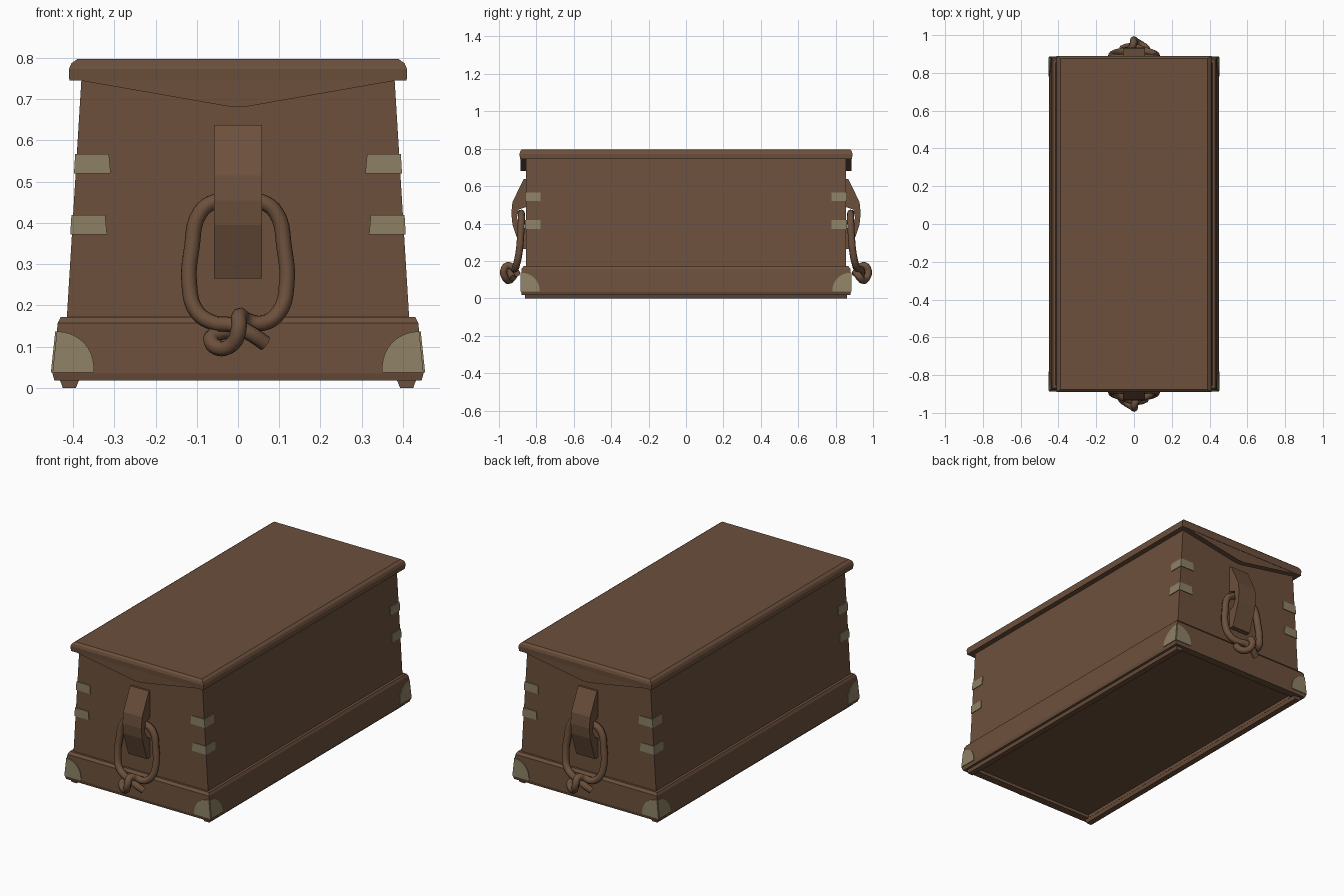
import bpy, bmesh, math
from mathutils import Vector

cube = bpy.data.objects.get("Cube")
if cube:
    bpy.data.objects.remove(cube)


def material(name, rgb):
    m = bpy.data.materials.new(name)
    m.use_nodes = True
    m.diffuse_color = (*rgb, 1)
    m.node_tree.nodes["Principled BSDF"].inputs["Base Color"].default_value = (*rgb, 1)
    return m


wood = material("brown wood", (0.15, 0.08, 0.045))
inlay = material("pale inlay", (0.27, 0.22, 0.13))


def finish(bm, name, mat, mirror=None):
    bmesh.ops.recalc_face_normals(bm, faces=bm.faces)
    me = bpy.data.meshes.new(name)
    bm.to_mesh(me)
    bm.free()
    me.materials.append(mat)
    ob = bpy.data.objects.new(name, me)
    bpy.context.collection.objects.link(ob)
    if mirror:
        mod = ob.modifiers.new("Mirror", "MIRROR")
        mod.use_axis = mirror
        mod.use_mirror_merge = False
    return ob


def bridge(bm, rings):
    """Skin a stack of equal point rings and cap both ends."""
    rings = [[bm.verts.new(p) for p in ring] for ring in rings]
    for a, b in zip(rings, rings[1:]):
        for i in range(len(a)):
            j = (i + 1) % len(a)
            bm.faces.new((a[i], a[j], b[j], b[i]))
    bm.faces.new(rings[0])
    bm.faces.new(rings[-1])


def prism(bm, points, offset):
    bridge(bm, [points, [Vector(p) + Vector(offset) for p in points]])


def loft(name, levels):
    """Box-like solid from (z, half width, half length) levels."""
    bm = bmesh.new()
    bridge(bm, [[(x, y, z), (-x, y, z), (-x, -y, z), (x, -y, z)] for z, x, y in levels])
    return finish(bm, name, wood)


# Case, skirt with recessed floor, and lid
loft("chest_body", [(0.04, 0.423, 0.856), (0.76, 0.379, 0.856)])
loft("base_skirt", [(0.172, 0.41, 0.85), (0.172, 0.43, 0.868), (0.158, 0.437, 0.879),
                    (0.035, 0.45, 0.882), (0.018, 0.445, 0.878),
                    (0.018, 0.385, 0.835), (0.035, 0.385, 0.835)])
loft("lid", [(0.745, 0.409, 0.888), (0.773, 0.41, 0.89), (0.787, 0.404, 0.886),
             (0.797, 0.39, 0.876)])

# Pointed batten under each lid end
bm = bmesh.new()
prism(bm, [(-0.38, -0.85, 0.75), (-0.38, -0.85, 0.745), (-0.02, -0.85, 0.682),
           (0.02, -0.85, 0.682), (0.38, -0.85, 0.745), (0.38, -0.85, 0.75)], (0, -0.036, 0))
finish(bm, "lid_end_batten", wood, (False, True, False))

# Runners under the long sides
bm = bmesh.new()
prism(bm, [(0.385, -0.86, 0.02), (0.393, -0.86, 0), (0.425, -0.86, 0), (0.432, -0.86, 0.02)],
      (0, 1.72, 0))
finish(bm, "bottom_runner", wood, (True, False, False))

# Pale dovetail inlays wrapping each corner of the case
THICK = 0.004


def case_x(z):
    return 0.423 - (z - 0.04) * 0.061


bm = bmesh.new()
for low in (0.372, 0.52):
    high = low + 0.047
    x0, x1 = case_x(low), case_x(high)
    prism(bm, [(x0 + THICK, -0.856, low), (x0 - 0.085, -0.856, low),
               (x1 - 0.078, -0.856, high), (x1 + THICK, -0.856, high)], (0, -THICK, 0))
    prism(bm, [(x0, -0.856, low), (x0, -0.778, low), (x1, -0.778, high), (x1, -0.856, high)],
          (THICK, 0, 0))
finish(bm, "dovetail_inlay", inlay, (True, True, False))

# Pale quarter-round guards on the skirt corners
arc = [(0.1 * math.cos(a), 0.1 * math.sin(a)) for a in [math.pi / 20 * i for i in range(11)]]


def skirt_x(z):
    return 0.45 - (z - 0.035) * 0.106


def skirt_y(z):
    return -0.882 + (z - 0.035) * 0.024


bm = bmesh.new()
shape = [(0, 0)] + arc
prism(bm, [(skirt_x(0.037 + v) - u, skirt_y(0.037 + v), 0.037 + v) for u, v in shape],
      (0, -THICK, 0))
prism(bm, [(skirt_x(0.037 + v), skirt_y(0.037 + v) + u, 0.037 + v) for u, v in shape],
      (THICK, 0, 0))
finish(bm, "corner_guard", inlay, (True, True, False))

# Handle cleats with a hole for the rope, as (depth, height) outline
outline = [(0.85, 0.637), (0.868, 0.637), (0.928, 0.515), (0.934, 0.455), (0.928, 0.395),
           (0.884, 0.265), (0.85, 0.265), (0.85, 0.37), (0.885, 0.385), (0.904, 0.43),
           (0.895, 0.475), (0.85, 0.49)]

# Rope loop and knot, as (x, depth, height)
rope_path = [(0.066, 0.925, 0.108), (0.03, 0.938, 0.132), (-0.01, 0.935, 0.152),
             (-0.06, 0.918, 0.158), (-0.1, 0.905, 0.185), (-0.118, 0.892, 0.25),
             (-0.112, 0.884, 0.34), (-0.092, 0.88, 0.425), (-0.055, 0.88, 0.452),
             (0, 0.881, 0.455), (0.055, 0.88, 0.452), (0.092, 0.88, 0.425),
             (0.112, 0.884, 0.34), (0.118, 0.892, 0.25), (0.1, 0.905, 0.185),
             (0.06, 0.915, 0.157), (0.02, 0.925, 0.165), (0.003, 0.955, 0.175),
             (0.002, 0.975, 0.145), (-0.012, 0.965, 0.108), (-0.045, 0.945, 0.096),
             (-0.066, 0.925, 0.118), (-0.04, 0.91, 0.135), (0.01, 0.905, 0.135)]

for end, turn in (("front", 0), ("back", math.pi)):
    bm = bmesh.new()
    prism(bm, [(-0.058, -d, z) for d, z in outline], (0.116, 0, 0))
    finish(bm, end + "_handle_cleat", wood).rotation_euler.z = turn

    cu = bpy.data.curves.new(end + "_rope", "CURVE")
    cu.dimensions = "3D"
    cu.bevel_depth = 0.019
    cu.bevel_resolution = 2
    cu.resolution_u = 5
    cu.use_fill_caps = True
    cu.materials.append(wood)
    spline = cu.splines.new("BEZIER")
    spline.bezier_points.add(len(rope_path) - 1)
    for point, (x, d, z) in zip(spline.bezier_points, rope_path):
        point.co = (x, -d, z)
        point.handle_left_type = point.handle_right_type = "AUTO"
    rope = bpy.data.objects.new(end + "_rope_handle", cu)
    bpy.context.collection.objects.link(rope)
    rope.rotation_euler.z = turn
